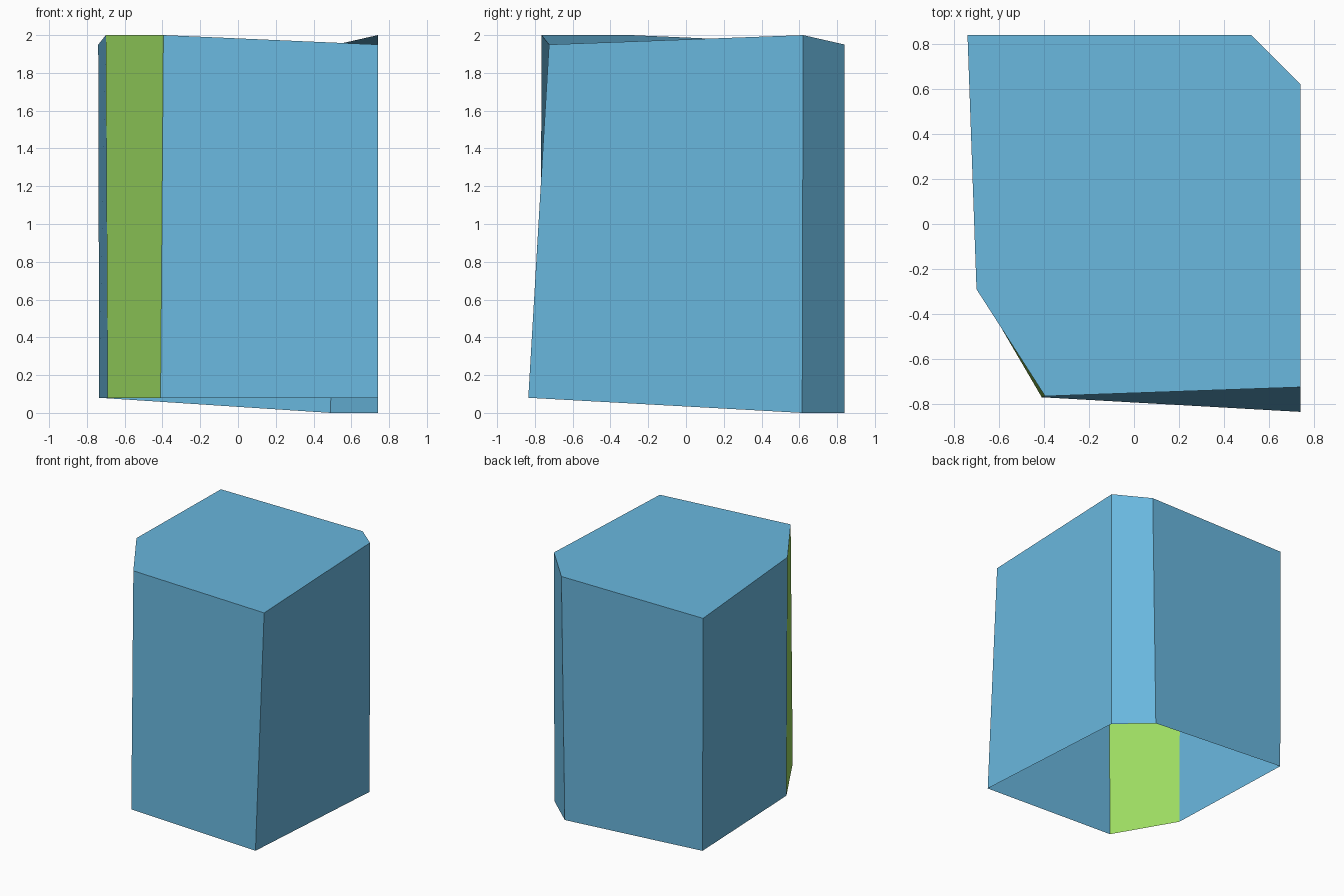
import bpy
import bmesh

cube = bpy.data.objects.get("Cube")
if cube:
    bpy.data.objects.remove(cube, do_unlink=True)


def make_material(name, rgb):
    mat = bpy.data.materials.new(name)
    mat.use_nodes = True
    color = (*rgb, 1.0)
    mat.diffuse_color = color
    mat.node_tree.nodes["Principled BSDF"].inputs["Base Color"].default_value = color
    return mat


# Leaning six-sided outlines, counter-clockwise from the back corner
rim = [(-0.74, 0.84, 1.95), (-0.70, -0.29, 2.0), (-0.395, -0.765, 2.0),
       (0.74, -0.725, 1.95), (0.74, 0.62, 2.0), (0.52, 0.84, 1.95)]
base = [(-0.735, 0.84, 0.08), (-0.69, -0.29, 0.08), (-0.41, -0.77, 0.08),
        (0.74, -0.835, 0.08), (0.74, 0.615, 0.0), (0.49, 0.84, 0.0)]

bm = bmesh.new()
top = [bm.verts.new(p) for p in rim]
bottom = [bm.verts.new(p) for p in base]

# Closed top, walls all round, open underside
bm.faces.new(top)
for i in range(len(top)):
    j = (i + 1) % len(top)
    bm.faces.new((bottom[i], bottom[j], top[j], top[i]))
bm.normal_update()

# The bevelled wall facing front and -x is green
for face in bm.faces:
    n = face.normal
    face.material_index = int(n.x < -0.5 and n.y < -0.3)

mesh = bpy.data.meshes.new("block_shell")
bm.to_mesh(mesh)
bm.free()
mesh.materials.append(make_material("sky_blue", (0.141, 0.474, 0.73)))
mesh.materials.append(make_material("leaf_green", (0.337, 0.716, 0.12)))
shell = bpy.data.objects.new("block_shell", mesh)
bpy.context.collection.objects.link(shell)
